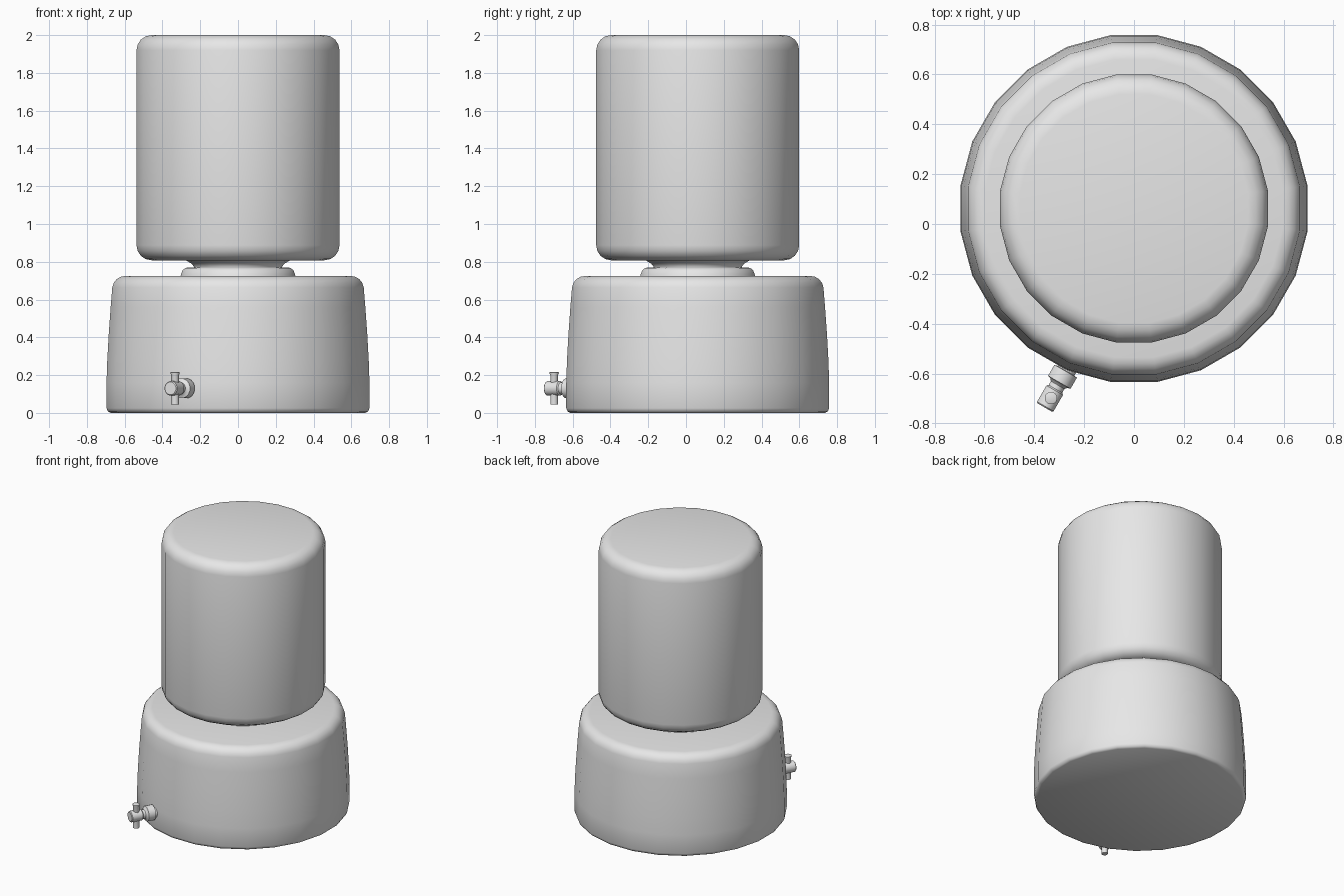
import bpy, bmesh, math
from mathutils import Matrix, Vector

cube = bpy.data.objects.get("Cube")
if cube:
    bpy.data.objects.remove(cube, do_unlink=True)

grey = bpy.data.materials.new("light grey")
grey.use_nodes = True
grey.diffuse_color = (0.8, 0.8, 0.8, 1)
grey.node_tree.nodes["Principled BSDF"].inputs["Base Color"].default_value = (0.8, 0.8, 0.8, 1)


def lathe(name, profile, sides, matrix, angle=40):
    """Closed solid of revolution from (radius, height) points, bottom to top."""
    bm = bmesh.new()
    rings = []
    for r, z in profile:
        ring = []
        for i in range(sides):
            a = 2 * math.pi * (i + 0.5) / sides
            ring.append(bm.verts.new((r * math.cos(a), r * math.sin(a), z)))
        rings.append(ring)
    for low, high in zip(rings, rings[1:]):
        for i in range(sides):
            j = (i + 1) % sides
            bm.faces.new((low[i], low[j], high[j], high[i]))
    bm.faces.new(rings[0][::-1])
    bm.faces.new(rings[-1])
    mesh = bpy.data.meshes.new(name)
    bm.to_mesh(mesh)
    bm.free()
    mesh.materials.append(grey)
    obj = bpy.data.objects.new(name, mesh)
    bpy.context.collection.objects.link(obj)
    obj.matrix_world = matrix
    bpy.ops.object.select_all(action="DESELECT")
    obj.select_set(True)
    bpy.context.view_layer.objects.active = obj
    bpy.ops.object.shade_smooth_by_angle(angle=math.radians(angle))
    return obj


def corner(r, z, size, start, end, steps=4):
    """Rounded profile corner, arc centred at (r, z), angles in degrees."""
    points = []
    for i in range(steps + 1):
        a = math.radians(start + (end - start) * i / steps)
        points.append((r + size * math.cos(a), z + size * math.sin(a)))
    return points


axis = Matrix.Translation((0, 0.062, 0))

# Wide tapering base with a rounded shoulder
base = [(0.68, 0), (0.695, 0.008), (0.702, 0.025), (0.702, 0.16), (0.698, 0.28),
        (0.69, 0.42), (0.68, 0.56)] + corner(0.602, 0.655, 0.07, 8, 90)
lathe("base", base, 24, axis)

# Stepped collar on the base
lathe("collar", [(0.308, 0.72), (0.304, 0.735), (0.296, 0.755), (0.28, 0.768), (0.25, 0.77)], 24, axis)

# Flared bottle neck
lathe("bottle_neck", [(0.235, 0.75), (0.236, 0.775), (0.248, 0.79), (0.265, 0.8), (0.29, 0.815)], 24, axis)

# Upturned bottle with rounded ends
bottle = corner(0.462, 0.888, 0.08, -90, 0) + corner(0.462, 1.92, 0.08, 0, 90)
lathe("bottle", bottle, 24, axis)

# Tap spout, pointing outwards from the front right of the base
inward = Vector((0.5, 0.866, 0)).normalized()
tip = Vector((-0.358, -0.736, 0.13))
spout_matrix = Matrix.Translation(tip) @ inward.to_track_quat("Z", "Y").to_matrix().to_4x4()
spout = [(0.034, 0), (0.039, 0.005), (0.039, 0.08), (0.032, 0.086), (0.032, 0.104),
         (0.04, 0.113), (0.053, 0.117), (0.053, 0.168), (0.04, 0.17), (0.04, 0.24)]
lathe("tap_spout", spout, 16, spout_matrix)

# Upright tap handle through the spout
handle = [(0.021, 0.045), (0.021, 0.2), (0.025, 0.21), (0.025, 0.215), (0.021, 0.217)]
lathe("tap_handle", handle, 16, Matrix.Translation((-0.333, -0.698, 0)))
